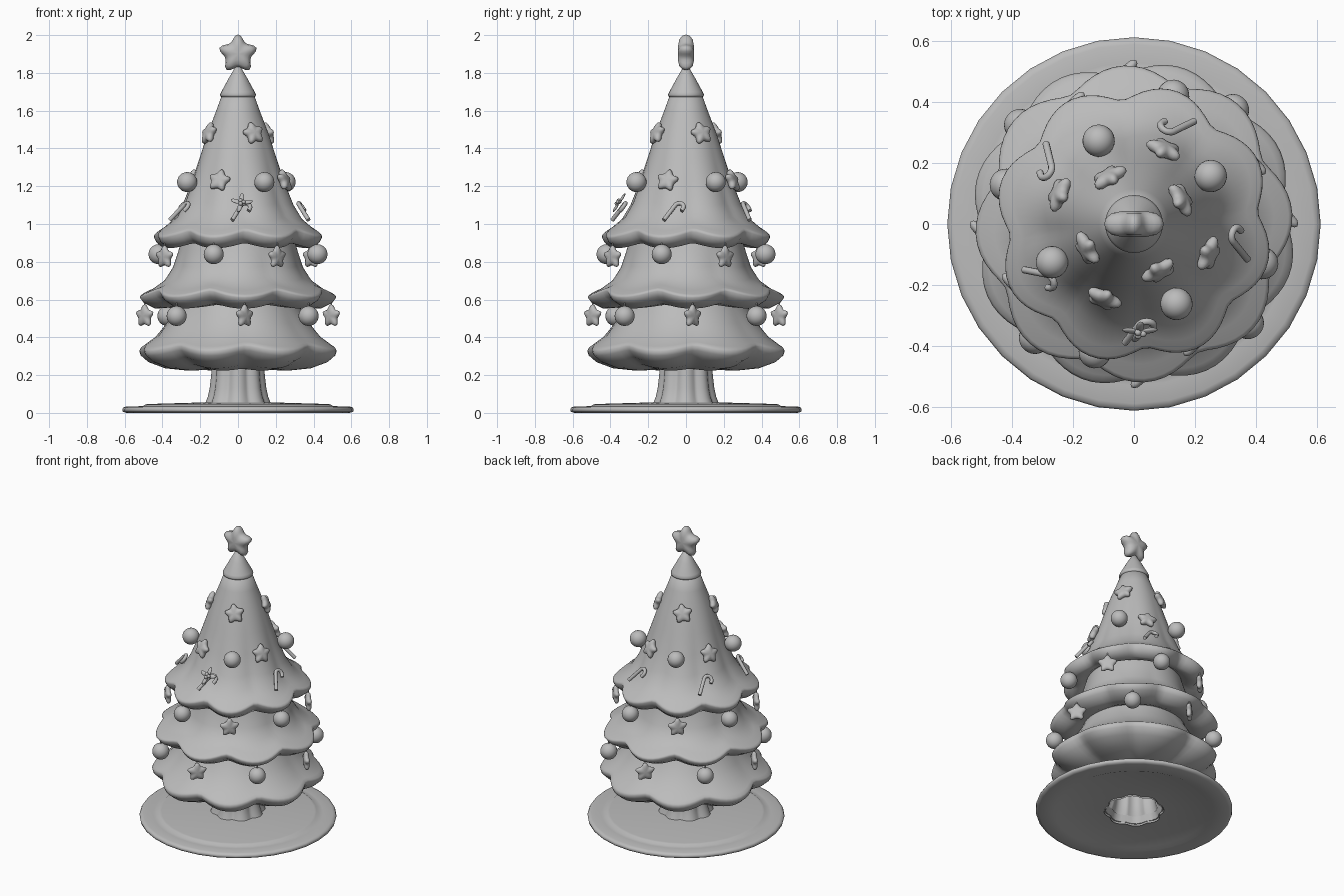
import bpy, bmesh
from math import sin, cos, pi, radians, sqrt
from mathutils import Matrix, Vector

if "Cube" in bpy.data.objects:
    bpy.data.objects.remove(bpy.data.objects["Cube"])

grey = bpy.data.materials.new("plain_grey")
grey.use_nodes = True
grey.diffuse_color = (0.5, 0.5, 0.5, 1)
grey.node_tree.nodes["Principled BSDF"].inputs["Base Color"].default_value = (0.5, 0.5, 0.5, 1)
parts = []


def finish(name, bm, matrix=None):
    bmesh.ops.remove_doubles(bm, verts=bm.verts, dist=1e-5)
    # Open shells already face outward
    if not any(e.is_boundary for e in bm.edges):
        bmesh.ops.recalc_face_normals(bm, faces=bm.faces)
    mesh = bpy.data.meshes.new(name)
    bm.to_mesh(mesh)
    bm.free()
    mesh.materials.append(grey)
    ob = bpy.data.objects.new(name, mesh)
    bpy.context.collection.objects.link(ob)
    if matrix is not None:
        ob.matrix_world = matrix
    parts.append(ob)


def skin(bm, rows):
    """Bridge neighbouring closed rows of vertices with quads."""
    n = len(rows[0])
    for lo, hi in zip(rows, rows[1:]):
        for i in range(n):
            j = (i + 1) % n
            bm.faces.new((lo[i], lo[j], hi[j], hi[i]))


def lathe(name, rings, seg=96, phase=0, lift=0, loop=False):
    """Rings of (radius, height, scallop depth) with eight lobes around."""
    bm = bmesh.new()
    rows = []
    for r, z, depth in rings:
        row = []
        for i in range(seg):
            a = 2 * pi * i / seg
            notch = 1 - sqrt(cos(4 * (a - phase)) ** 2 * 0.97 + 0.03)
            rr = r - depth * notch
            row.append(bm.verts.new((rr * cos(a), rr * sin(a), z + depth * lift * notch)))
        rows.append(row)
    skin(bm, rows + rows[:1] if loop else rows)
    finish(name, bm)


def frame(angle, radius, z, tilt=0, spin=0):
    """Local x runs around the tree, y up the surface, z outward."""
    a, t = radians(angle), radians(tilt)
    out = Vector((cos(a), sin(a), 0))
    up = Vector((0, 0, 1))
    normal = out * cos(t) + up * sin(t)
    rise = up * cos(t) - out * sin(t)
    side = Vector((-sin(a), cos(a), 0))
    m = Matrix((side, rise, normal)).transposed().to_4x4()
    return Matrix.Translation(out * radius + up * z) @ m @ Matrix.Rotation(radians(spin), 4, 'Z')


def star(name, matrix, size, thick, seg=40):
    """Puffy five-pointed star with rounded tips."""
    bm = bmesh.new()
    rows = []
    for scale, h in ((0, 1), (0.4, 0.97), (0.74, 0.82), (0.93, 0.48), (1, 0),
                     (0.93, -0.48), (0.74, -0.82), (0.4, -0.97), (0, -1)):
        row = []
        for i in range(seg):
            a = 2 * pi * i / seg
            r = size * scale * (0.825 + 0.155 * cos(5 * a) + 0.02 * cos(10 * a))
            row.append(bm.verts.new((r * sin(a), r * cos(a), h * thick / 2)))
        rows.append(row)
    skin(bm, rows)
    finish(name, bm, matrix)


def ball(name, matrix, radius, scale=(1, 1, 1)):
    bm = bmesh.new()
    bmesh.ops.create_uvsphere(bm, u_segments=24, v_segments=14, radius=radius)
    bmesh.ops.scale(bm, verts=bm.verts, vec=scale)
    finish(name, bm, matrix)


def string(name, angle, radius, z, length):
    bm = bmesh.new()
    bmesh.ops.create_cone(bm, cap_ends=True, segments=8, radius1=0.004, radius2=0.004, depth=length)
    finish(name, bm, Matrix.Translation((radius * cos(radians(angle)), radius * sin(radians(angle)), z)))


def cane(name, matrix):
    """Straight stem with a half-circle hook, as a round tube."""
    hook, tube = 0.025, 0.0115
    path = [(-hook, -0.075, 0), (-hook, -0.02, 0), (-hook, 0.035, 0)]
    path += [(-hook * cos(pi * k / 8), 0.035 + hook * sin(pi * k / 8), 0) for k in range(1, 9)]
    path.append((hook, 0.02, 0))
    rows, bm = [], bmesh.new()
    for k, p in enumerate(path):
        d = Vector(path[min(k + 1, len(path) - 1)]) - Vector(path[max(k - 1, 0)])
        side = Vector((d.y, -d.x, 0)).normalized() * tube
        rows.append([bm.verts.new(Vector(p) + side * cos(pi * i / 5) + Vector((0, 0, tube * sin(pi * i / 5))))
                     for i in range(10)])
    skin(bm, rows)
    bm.faces.new(rows[0])
    bm.faces.new(rows[-1])
    finish(name, bm, matrix)


# Base plate with a raised middle and round rim, and a hollow trunk standing through it
lathe("base_plate", [(0.165, 0.056, 0.018), (0.178, 0.012, 0.018), (0.47, 0.012, 0), (0.5, 0, 0),
                     (0.59, 0, 0), (0.61, 0.006, 0), (0.613, 0.018, 0), (0.608, 0.028, 0),
                     (0.59, 0.034, 0), (0.53, 0.035, 0), (0.503, 0.036, 0), (0.49, 0.045, 0),
                     (0.475, 0.047, 0)], seg=32, loop=True)
lathe("trunk", [(0.187, 0, 0.022), (0.18, 0.03, 0.022), (0.17, 0.06, 0.022), (0.16, 0.085, 0.022),
                (0.15, 0.13, 0.022), (0.142, 0.2, 0.02), (0.138, 0.27, 0.02)])

# Three scalloped foliage tiers
odd, even = radians(28), radians(4)
lathe("bottom_tier", [(0, 0.62, 0), (0.31, 0.61, 0), (0.335, 0.55, 0.005), (0.385, 0.47, 0.015),
                      (0.45, 0.395, 0.035), (0.51, 0.352, 0.05), (0.53, 0.338, 0.055), (0.537, 0.325, 0.058),
                      (0.53, 0.302, 0.058), (0.49, 0.268, 0.055), (0.4, 0.236, 0.04),
                      (0.28, 0.224, 0.02), (0, 0.235, 0)], phase=odd, lift=0.6)
lathe("middle_tier", [(0, 0.95, 0), (0.29, 0.94, 0), (0.315, 0.86, 0.005), (0.345, 0.77, 0.015),
                      (0.39, 0.7, 0.035), (0.46, 0.65, 0.05), (0.508, 0.628, 0.06), (0.518, 0.62, 0.06),
                      (0.521, 0.61, 0.06), (0.5, 0.583, 0.055), (0.44, 0.552, 0.045),
                      (0.37, 0.557, 0.025), (0.3, 0.59, 0), (0, 0.6, 0)], phase=even, lift=0.7)
lathe("top_tier", [(0, 1.72, 0), (0.075, 1.71, 0), (0.115, 1.6, 0), (0.162, 1.48, 0.002),
                   (0.205, 1.35, 0.005), (0.25, 1.22, 0.012), (0.3, 1.1, 0.025),
                   (0.35, 1.02, 0.038), (0.415, 0.965, 0.055), (0.448, 0.944, 0.06),
                   (0.457, 0.935, 0.06), (0.458, 0.925, 0.06), (0.445, 0.9, 0.055),
                   (0.405, 0.872, 0.045), (0.34, 0.89, 0.025), (0.28, 0.93, 0), (0, 0.94, 0)],
      phase=odd, lift=0.7)

# Pointed cap and crowning star
lathe("tip_cap", [(0, 1.675, 0), (0.08, 1.67, 0), (0.092, 1.675, 0), (0.095, 1.685, 0), (0.088, 1.7, 0),
                  (0.05, 1.77, 0), (0.015, 1.83, 0), (0, 1.84, 0)], seg=32)
star("crown_star", frame(-90, 0, 1.9), 0.103, 0.087)

# Ornaments hanging below the two upper rims; stars are turned to the diagonals
for k in range(4):
    q = 90 * k
    for tier, angle, R, z in (("middle", -107, 0.44, 0.84), ("lower", -41, 0.495, 0.513)):
        ball(f"{tier}_ball_{k}", frame(angle + q, R, z), 0.053)
        string(f"{tier}_ball_string_{k}", angle + q, R, z + 0.06, 0.05)
    for tier, angle, R, z in (("middle", -62, 0.44, 0.825), ("lower", -86, 0.495, 0.513)):
        facing = Matrix.Rotation(radians(-45 - angle), 4, 'Y')
        star(f"{tier}_star_{k}", frame(angle + q, R, z) @ facing, 0.063, 0.036)
        string(f"{tier}_star_string_{k}", angle + q, R, z + 0.07, 0.06)

# Ornaments resting on the top tier
for k, nudge in enumerate((0, 4, -5, -3)):
    q = 90 * k
    ball(f"upper_ball_{k}", frame(-62 + q + nudge, 0.297, 1.222), 0.053)
    star(f"upper_star_{k}", frame(-62 + q, 0.175, 1.48, 20, 10), 0.063, 0.042)
    star(f"upper_low_star_{k}", frame(-112 + q, 0.265, 1.23, 21, -8), 0.063, 0.042)

# Candy canes around the top tier
for k, angle in enumerate((-86, -9, 68, 146, 211)):
    cane(f"candy_cane_{k}", frame(angle, 0.355, 1.065, 36, -28))

# Leaves and berries on the front cane
sprig = frame(-87, 0.345, 1.105, 33)
for k, turn in enumerate((10, 85, 160, 250)):
    leaf = sprig @ Matrix.Rotation(radians(turn), 4, 'Z') @ Matrix.Translation((0.032, 0, 0.012))
    ball(f"leaf_{k}", leaf, 0.028, (1, 0.45, 0.25))
for k in range(3):
    a = 2 * pi * k / 3
    ball(f"berry_{k}", sprig @ Matrix.Translation((0.011 * cos(a), 0.011 * sin(a), 0.02)), 0.011)

# Smooth shading with sharp edges kept
bpy.ops.object.select_all(action='DESELECT')
for ob in parts:
    ob.select_set(True)
bpy.context.view_layer.objects.active = parts[0]
bpy.ops.object.shade_smooth_by_angle(angle=radians(65))
